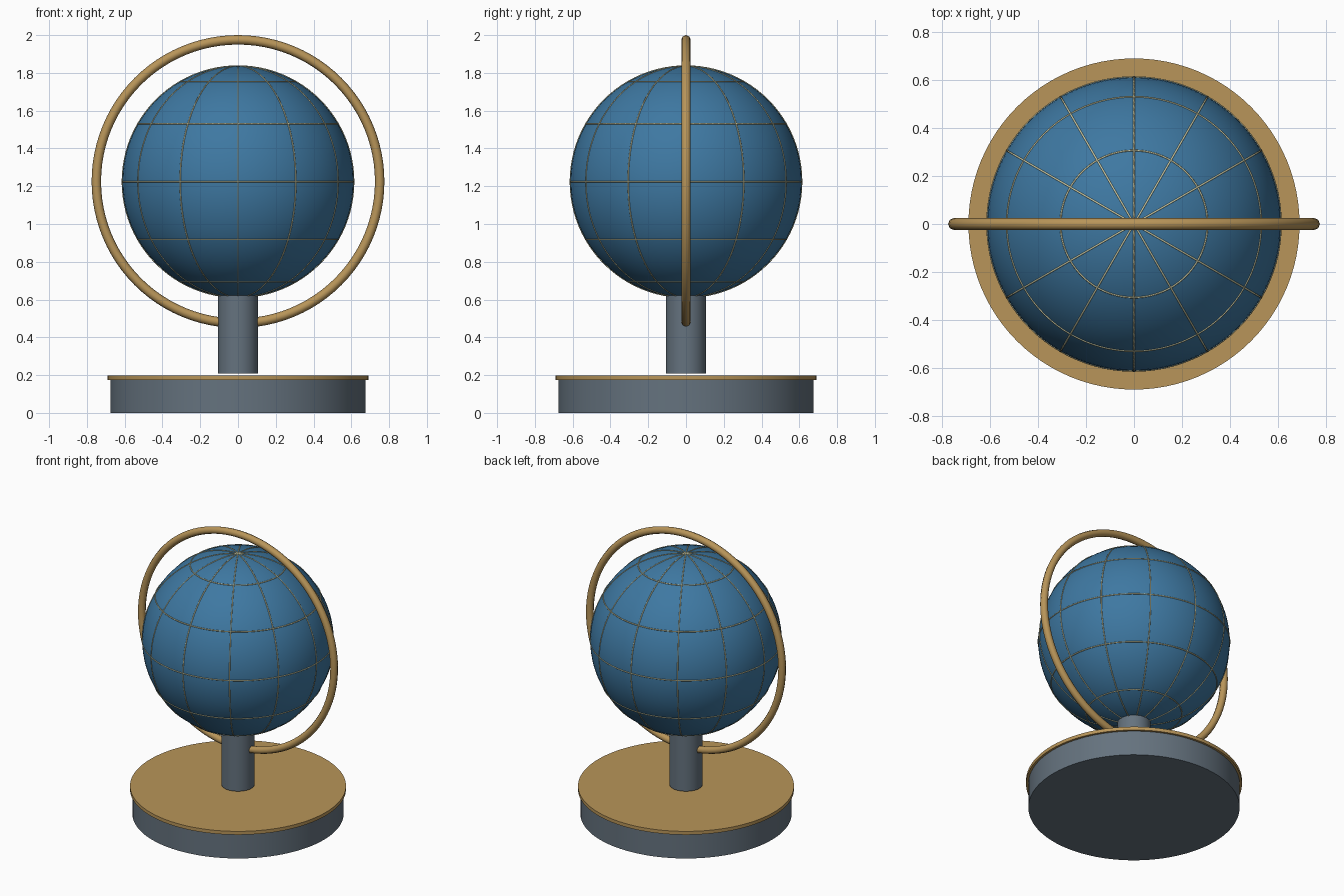
import bpy, math

if "Cube" in bpy.data.objects:
    bpy.data.objects.remove(bpy.data.objects["Cube"])

CENTRE_Z = 1.224
GLOBE_R = 0.612


def material(name, rgb):
    m = bpy.data.materials.new(name)
    m.diffuse_color = (*rgb, 1.0)
    m.use_nodes = True
    m.node_tree.nodes["Principled BSDF"].inputs["Base Color"].default_value = m.diffuse_color
    return m


BLUE = material("ocean blue", (0.048, 0.188, 0.36))
BRASS = material("brass", (0.48, 0.30, 0.10))
SLATE = material("slate grey", (0.13, 0.17, 0.21))
PALE = material("pale gold", (0.56, 0.56, 0.36))


def finish(name, mat, angle=40):
    ob = bpy.context.object
    ob.name = name
    ob.data.materials.append(mat)
    bpy.ops.object.shade_smooth_by_angle(angle=math.radians(angle))
    return ob


def disc(name, radius, z0, z1, mat, sides=96):
    bpy.ops.mesh.primitive_cylinder_add(
        vertices=sides, radius=radius, depth=z1 - z0, location=(0, 0, (z0 + z1) / 2))
    return finish(name, mat)


def ring(name, major, minor, z, mat, rotation=(0, 0, 0), sides=8, segments=96):
    bpy.ops.mesh.primitive_torus_add(
        major_radius=major, minor_radius=minor, major_segments=segments,
        minor_segments=sides, location=(0, 0, z), rotation=rotation)
    return finish(name, mat, 65)


# Stand: round base, brass top plate and column
disc("base", 0.675, 0.0, 0.174, SLATE)
disc("base_plate", 0.69, 0.174, 0.198, BRASS)
disc("column", 0.106, 0.208, 0.63, SLATE, 48)

# Globe
bpy.ops.mesh.primitive_uv_sphere_add(
    segments=96, ring_count=48, radius=GLOBE_R, location=(0, 0, CENTRE_Z))
finish("globe", BLUE)

# Latitude lines every 30 degrees
for lat in (-60, -30, 0, 30, 60):
    a = math.radians(lat)
    ring(f"latitude_line_{lat}", GLOBE_R * math.cos(a), 0.004,
         CENTRE_Z + GLOBE_R * math.sin(a), PALE, sides=6)

# Longitude lines: six full circles through the poles
for i in range(6):
    ring(f"longitude_line_{i}", GLOBE_R, 0.004, CENTRE_Z, PALE,
         (math.pi / 2, 0, i * math.pi / 6), sides=6)

# Upright outer ring
ring("meridian_ring", 0.75, 0.025, 1.225, BRASS, (math.pi / 2, 0, 0))
